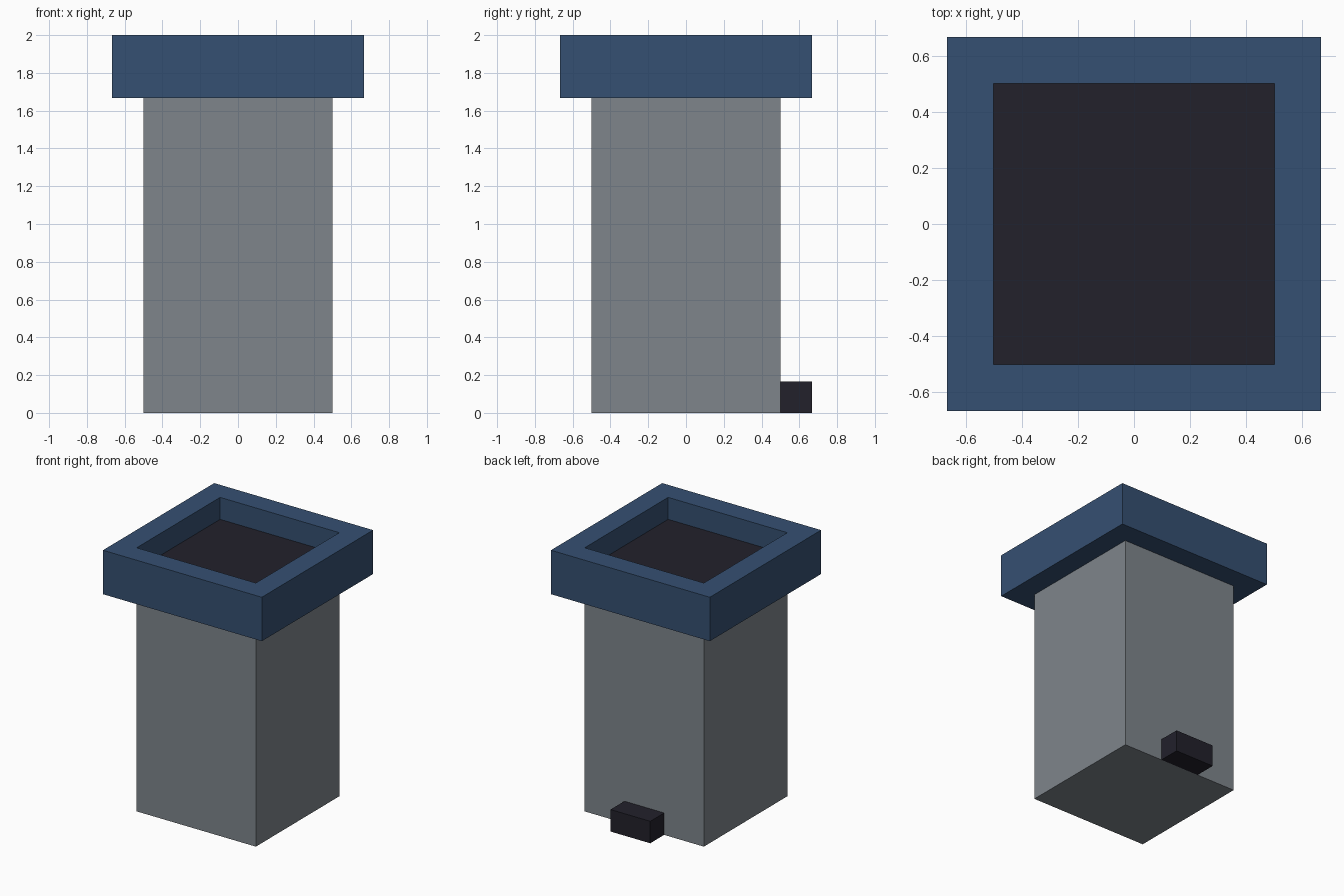
import bpy
import bmesh
from mathutils import Matrix

cube = bpy.data.objects.get("Cube")
if cube:
    bpy.data.objects.remove(cube, do_unlink=True)


def material(name, rgb):
    mat = bpy.data.materials.new(name)
    mat.use_nodes = True
    color = (*rgb, 1.0)
    mat.diffuse_color = color
    mat.node_tree.nodes["Principled BSDF"].inputs["Base Color"].default_value = color
    return mat


def finish(name, bm, mats):
    mesh = bpy.data.meshes.new(name)
    bm.to_mesh(mesh)
    bm.free()
    for mat in mats:
        mesh.materials.append(mat)
    obj = bpy.data.objects.new(name, mesh)
    bpy.context.collection.objects.link(obj)
    return obj


def box(size, center):
    bm = bmesh.new()
    bmesh.ops.create_cube(bm, size=1.0, matrix=Matrix.Translation(center) @ Matrix.Diagonal((*size, 1.0)))
    bm.normal_update()
    return bm


grey = material("metal grey", (0.21, 0.235, 0.26))
blue = material("lid blue", (0.036, 0.08, 0.168))
black = material("pedal black", (0.016, 0.015, 0.024))

BODY = 1.0                # body width, also the opening width
RIM = 4 / 3               # rim width
TOP = 2.0
RIM_BASE = 5 / 3
FLOOR = 11 / 6            # recessed floor inside the rim
PEDAL = 1 / 6

# Body: grey column with a dark top face seen through the rim
bm = box((BODY, BODY, FLOOR), (0, 0, FLOOR / 2))
for face in bm.faces:
    face.material_index = 1 if face.normal.z > 0.5 else 0
finish("body", bm, [grey, black])

# Rim: square block, top face inset and pushed down to make the recess
bm = box((RIM, RIM, TOP - RIM_BASE), (0, 0, (TOP + RIM_BASE) / 2))
top = max(bm.faces, key=lambda f: f.normal.z)
bottom = min(bm.faces, key=lambda f: f.normal.z)
for face in (top, bottom):
    bmesh.ops.inset_region(bm, faces=[face], thickness=(RIM - BODY) / 2, use_even_offset=True)
bmesh.ops.delete(bm, geom=[bottom], context="FACES")
walls = bmesh.ops.extrude_face_region(bm, geom=[top])
for vert in (v for v in walls["geom"] if isinstance(v, bmesh.types.BMVert)):
    vert.co.z = FLOOR
bmesh.ops.delete(bm, geom=[g for g in walls["geom"] if isinstance(g, bmesh.types.BMFace)], context="FACES")
if top.is_valid:
    bmesh.ops.delete(bm, geom=[top], context="FACES")
bmesh.ops.recalc_face_normals(bm, faces=bm.faces)
finish("rim", bm, [blue])

# Foot pedal at the back
bm = box((2 * PEDAL, PEDAL, PEDAL), (0, (BODY + PEDAL) / 2, PEDAL / 2))
finish("foot_pedal", bm, [black])
